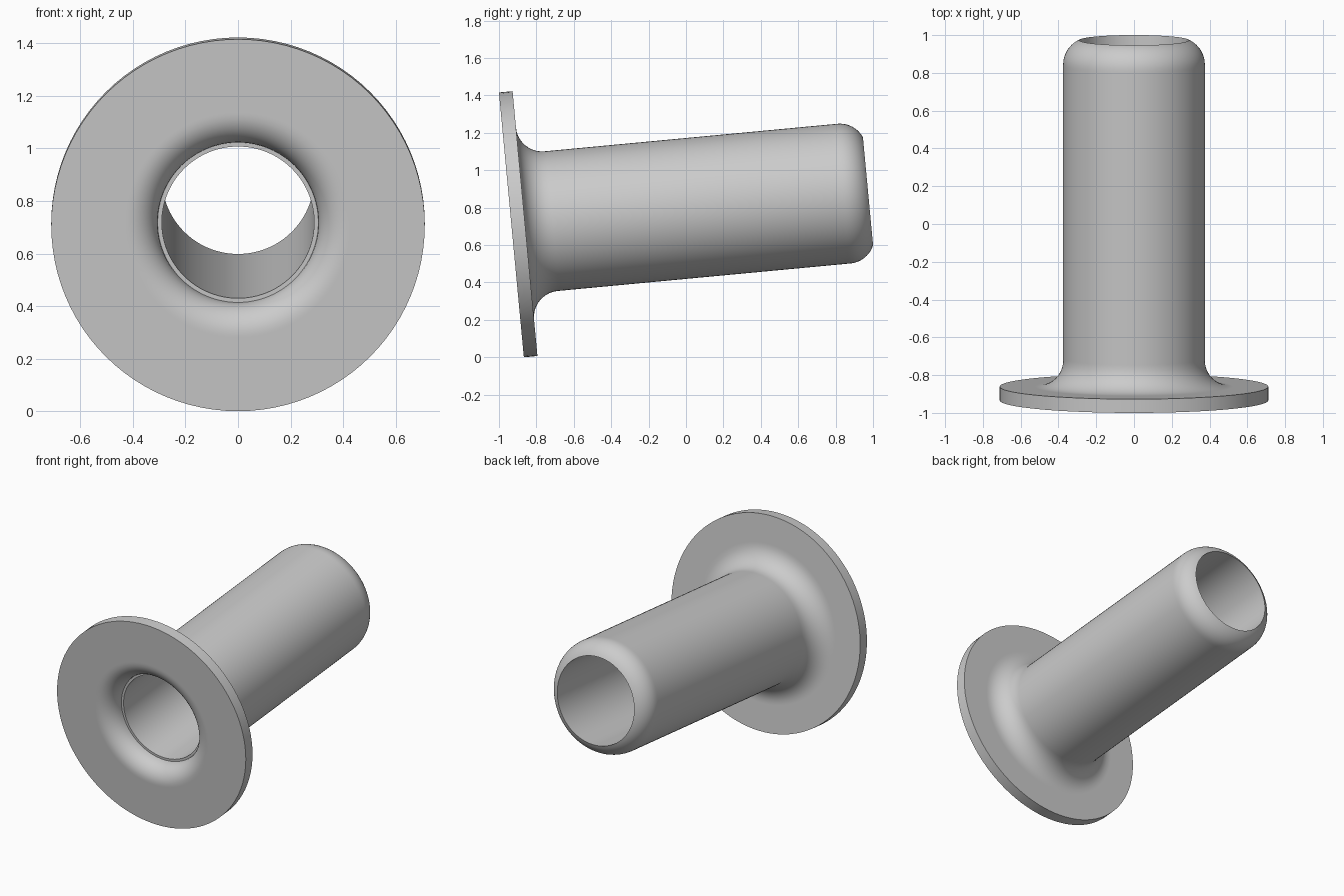
import bpy
import bmesh
from math import sin, cos, acos, pi, radians
from mathutils import Matrix, Vector

cube = bpy.data.objects.get("Cube")
if cube:
    bpy.data.objects.remove(cube, do_unlink=True)

# Main dimensions, measured along and around the sleeve axis
FLANGE_R, FLANGE_T = 0.711, 0.073
TUBE_R, BORE_R, LENGTH = 0.375, 0.29, 1.915
MOUTH_R, MOUTH_FILLET = 0.306, 0.115
NECK_FILLET, TIP_ROUND = 0.14, 0.14
TILT = radians(5.37)
SEGMENTS = 96


def arc(center_r, center_a, radius, start, end, steps=10):
    """Arc points as (radius, axial) pairs; angle 0 points outwards."""
    angles = [start + (end - start) * i / steps for i in range(steps + 1)]
    return [(center_r + radius * cos(t), center_a + radius * sin(t)) for t in angles]


# Closed half section of the flanged sleeve
tip_angle = acos((TIP_ROUND - TUBE_R + BORE_R) / TIP_ROUND)
tip_center = LENGTH - TIP_ROUND * sin(tip_angle)
neck_r = TUBE_R + NECK_FILLET
neck_a = FLANGE_T + NECK_FILLET
mouth_r = MOUTH_R + MOUTH_FILLET

profile = [(mouth_r + 0.01, 0), (FLANGE_R, 0), (FLANGE_R, FLANGE_T), (neck_r + 0.01, FLANGE_T)]
profile += arc(neck_r, neck_a, NECK_FILLET, -pi / 2, -pi)
profile += [(TUBE_R, neck_a + 0.01), (TUBE_R, tip_center - 0.01)]
profile += arc(TUBE_R - TIP_ROUND, tip_center, TIP_ROUND, 0, tip_angle)
profile += [(BORE_R, MOUTH_FILLET), (MOUTH_R, MOUTH_FILLET)]
profile += arc(mouth_r, MOUTH_FILLET, MOUTH_FILLET, -pi, -pi / 2)

# Revolve the section about the sleeve axis
bm = bmesh.new()
verts = [bm.verts.new((r, a, 0)) for r, a in profile]
edges = [bm.edges.new((v, verts[(i + 1) % len(verts)])) for i, v in enumerate(verts)]
bmesh.ops.spin(bm, geom=verts + edges, cent=(0, 0, 0), axis=(0, 1, 0),
               angle=2 * pi, steps=SEGMENTS)
bmesh.ops.remove_doubles(bm, verts=bm.verts, dist=0.0001)
bmesh.ops.recalc_face_normals(bm, faces=bm.faces)

# Lean the sleeve so that it rests on its flange rim
place = Vector((0, -1 + FLANGE_R * sin(TILT), FLANGE_R * cos(TILT)))
bm.transform(Matrix.Translation(place) @ Matrix.Rotation(TILT, 4, 'X'))

mesh = bpy.data.meshes.new("flanged_sleeve")
bm.to_mesh(mesh)
bm.free()
sleeve = bpy.data.objects.new("flanged_sleeve", mesh)
bpy.context.scene.collection.objects.link(sleeve)

# Plain grey finish
grey = bpy.data.materials.new("light_grey")
grey.use_nodes = True
colour = (0.6, 0.6, 0.6, 1)
grey.diffuse_color = colour
grey.node_tree.nodes["Principled BSDF"].inputs["Base Color"].default_value = colour
mesh.materials.append(grey)

bpy.ops.object.select_all(action='DESELECT')
sleeve.select_set(True)
bpy.context.view_layer.objects.active = sleeve
bpy.ops.object.shade_smooth_by_angle(angle=radians(30))
